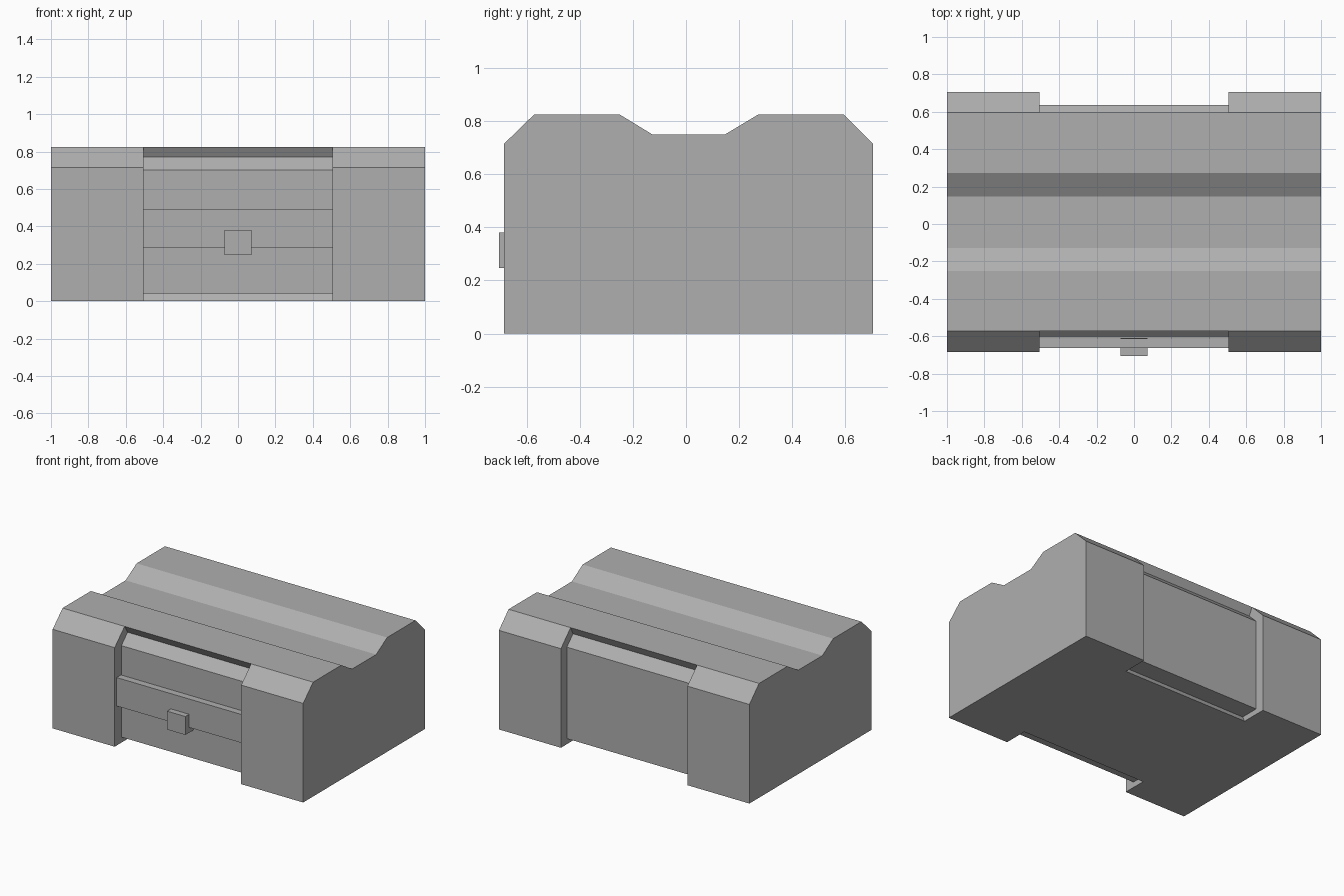
import bpy, bmesh

if "Cube" in bpy.data.objects:
    bpy.data.objects.remove(bpy.data.objects["Cube"])

HALF, INNER = 1.0, 0.505   # half width, half width of the recessed middle

# Side outline (y, z), from front bottom over the top to back bottom
OUTLINE = [(-0.685, 0), (-0.685, 0.715), (-0.572, 0.825), (-0.25, 0.825), (-0.127, 0.75),
           (0.147, 0.75), (0.272, 0.825), (0.595, 0.825), (0.705, 0.715), (0.705, 0)]
# Recesses: bottom notch, panel, chamfer, undercut below the lid edge
FRONT = [(-0.51, 0), (-0.49, 0.04), (-0.608, 0.04), (-0.608, 0.70), (-0.538, 0.77)]
BACK = [(0.567, 0.77), (0.637, 0.70), (0.637, 0.04), (0.50, 0.04), (0.52, 0)]

grey = bpy.data.materials.new("mid_grey")
grey.diffuse_color = (0.43, 0.43, 0.43, 1)
grey.use_nodes = True
grey.node_tree.nodes["Principled BSDF"].inputs["Base Color"].default_value = grey.diffuse_color


def sheet(bm, pts, x0, x1):
    """Sweep a closed (y, z) outline along x; clockwise order faces outwards."""
    a = [bm.verts.new((x0, y, z)) for y, z in pts]
    b = [bm.verts.new((x1, y, z)) for y, z in pts]
    for i in range(len(pts)):
        j = (i + 1) % len(pts)
        bm.faces.new((a[i], b[i], b[j], a[j]))


def wall(bm, pts, x):
    """Flat face across x."""
    bm.faces.new([bm.verts.new((x, y, z)) for y, z in pts])


def finish(bm, name, mirror=False):
    bmesh.ops.remove_doubles(bm, verts=bm.verts, dist=1e-5)
    me = bpy.data.meshes.new(name)
    bm.to_mesh(me)
    bm.free()
    me.materials.append(grey)
    ob = bpy.data.objects.new(name, me)
    bpy.context.collection.objects.link(ob)
    if mirror:
        ob.modifiers.new("Mirror", 'MIRROR')
    return ob


def box(name, x, y0, y1, z0, z1):
    bm = bmesh.new()
    bmesh.ops.create_cube(bm, size=1)
    for v in bm.verts:
        v.co = (v.co.x * 2 * x, (y0 + y1) / 2 + v.co.y * (y1 - y0),
                (z0 + z1) / 2 + v.co.z * (z1 - z0))
    return finish(bm, name)


# Side blocks, with the inner walls that frame the recesses
bm = bmesh.new()
sheet(bm, OUTLINE, INNER, HALF)
wall(bm, OUTLINE[::-1], HALF)
wall(bm, OUTLINE[:3] + FRONT[::-1], INNER)
wall(bm, OUTLINE[7:] + BACK[::-1], INNER)
finish(bm, "side_block", mirror=True)

# Grooved lid, recessed panels and floor between the side blocks
bm = bmesh.new()
sheet(bm, FRONT + OUTLINE[2:8] + BACK, -INNER, INNER)
finish(bm, "middle_body")

# Front band and latch
box("front_band", INNER, -0.662, -0.612, 0.285, 0.49)
box("latch", 0.073, -0.705, -0.61, 0.247, 0.38)
